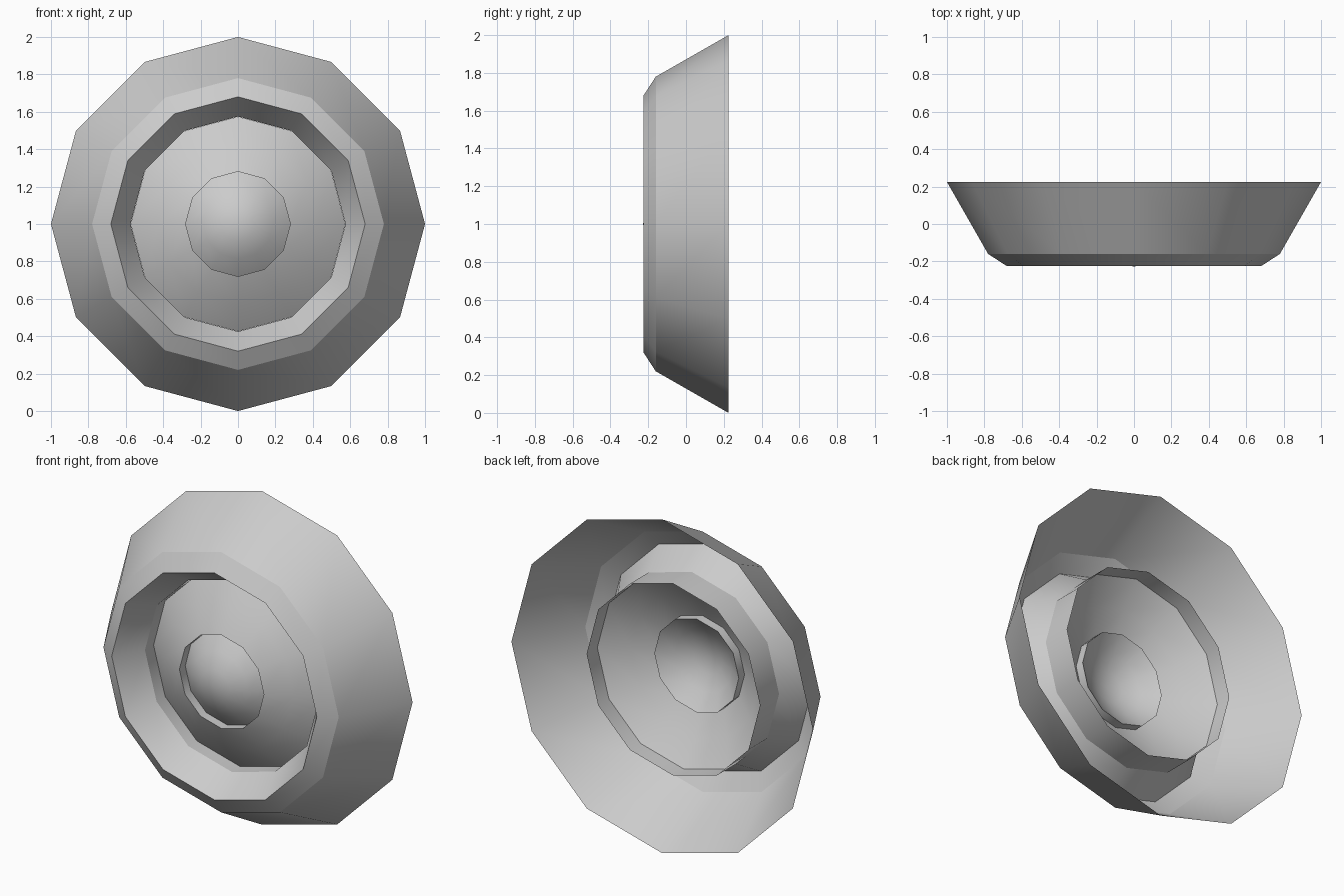
import bpy, bmesh
from math import sin, cos, pi

if "Cube" in bpy.data.objects:
    bpy.data.objects.remove(bpy.data.objects["Cube"])

SIDES = 12


def lathe(name, bands):
    """Spin open (radius, y) bands about the y axis; each band has its own smooth shading."""
    bm = bmesh.new()
    for band in bands:
        rings = []
        for r, y in band:
            if r == 0:
                rings.append([bm.verts.new((0, y, 1))] * SIDES)
            else:
                rings.append([bm.verts.new((r * sin(2 * pi * i / SIDES), y,
                                            1 + r * cos(2 * pi * i / SIDES)))
                              for i in range(SIDES)])
        for a, b in zip(rings, rings[1:]):
            for i in range(SIDES):
                j = (i + 1) % SIDES
                corners = [a[i], b[i], b[j], a[j]]
                f = bm.faces.new(list(dict.fromkeys(corners)))
                f.smooth = True
    mesh = bpy.data.meshes.new(name)
    bm.to_mesh(mesh)
    bm.free()
    obj = bpy.data.objects.new(name, mesh)
    bpy.context.collection.objects.link(obj)
    return obj


def dome(r0, y0, r1, y1, steps):
    """Parabolic profile from the outer edge inwards."""
    k = (y0 - y1) / (r0 ** 2 - r1 ** 2)
    radii = [r0 + (r1 - r0) * i / steps for i in range(steps + 1)]
    return [(r, y1 + k * (r * r - r1 * r1)) for r in radii]


# Flared outer housing with bevelled front lip
lathe("outer_housing", [
    [(1.0, 0.225), (0.78, -0.16)],
    [(0.78, -0.16), (0.68, -0.225)],
])

# Funnel behind the lip and the short open sleeve
lathe("inner_sleeve", [
    [(0.68, -0.225), (0.575, -0.06)],
    [(0.575, -0.06), (0.575, 0.12)],
])

# Convex ring and the step at its central hole
lathe("domed_ring", [
    dome(0.574, 0.02, 0.28, -0.155, 2),
    [(0.28, -0.155), (0.28, -0.10)],
])

# Recessed central dome
lathe("centre_cap", [dome(0.28, -0.10, 0, -0.227, 3)])
